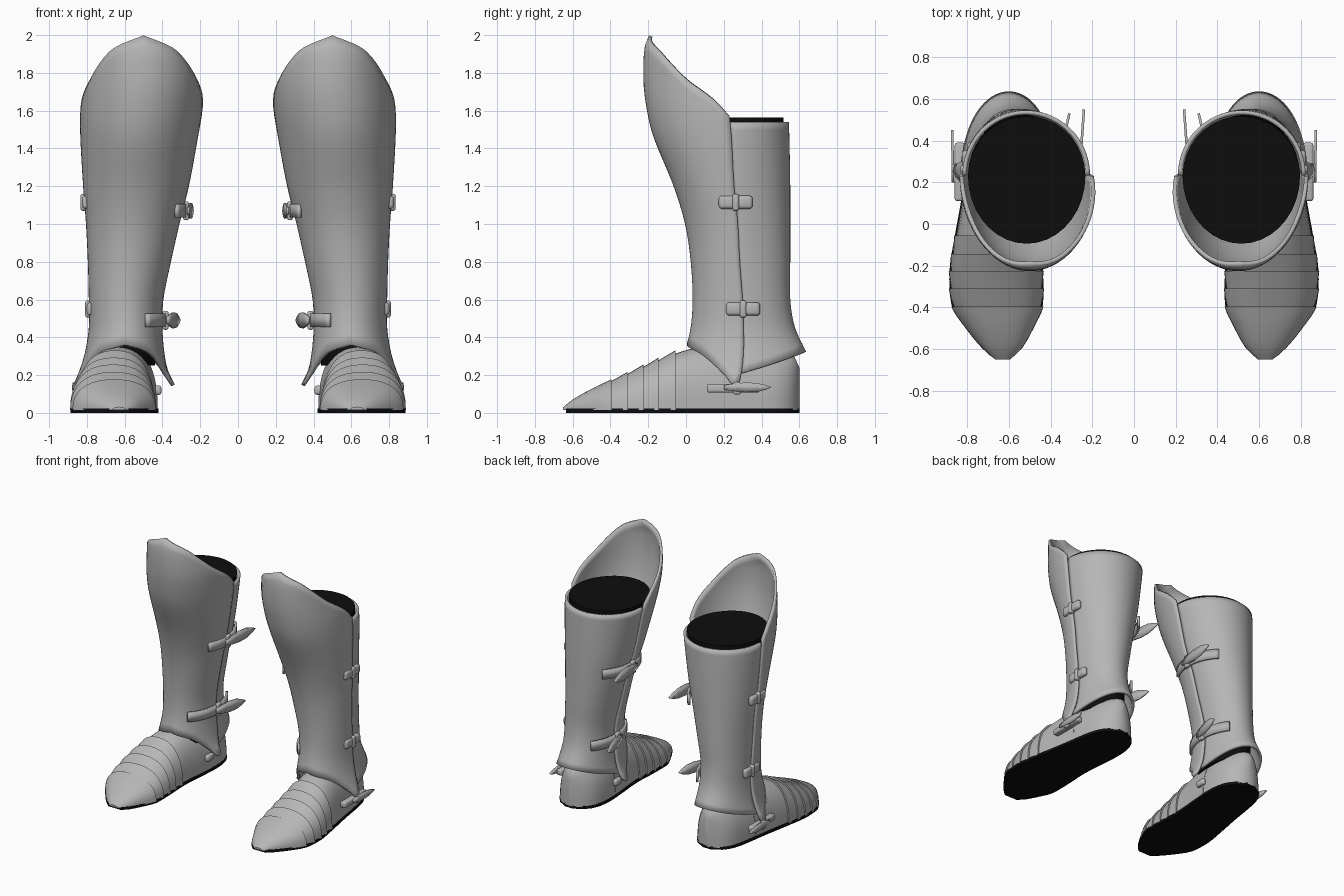
import bpy, bmesh
from math import sin, cos, radians, copysign, pi

cube = bpy.data.objects.get("Cube")
if cube:
    bpy.data.objects.remove(cube, do_unlink=True)


def material(name, rgb):
    m = bpy.data.materials.new(name)
    m.use_nodes = True
    m.diffuse_color = (*rgb, 1)
    m.node_tree.nodes["Principled BSDF"].inputs["Base Color"].default_value = (*rgb, 1)
    return m


STEEL = material("grey steel", (0.47, 0.47, 0.47))
BLACK = material("black lining", (0.004, 0.004, 0.004))


def emit(name, verts, faces, mat, thick=0):
    """Make the left part and its mirrored right twin."""
    for side, s in (("left", 1), ("right", -1)):
        me = bpy.data.meshes.new(name)
        me.from_pydata([(s * x, y, z) for x, y, z in verts], [], faces)
        bm = bmesh.new()
        bm.from_mesh(me)
        bmesh.ops.recalc_face_normals(bm, faces=bm.faces)
        bm.to_mesh(me)
        bm.free()
        me.materials.append(mat)
        ob = bpy.data.objects.new(f"{side}_{name}", me)
        bpy.context.collection.objects.link(ob)
        if thick:
            mod = ob.modifiers.new("thickness", 'SOLIDIFY')
            mod.thickness = thick
            mod.offset = 0
        bpy.ops.object.select_all(action='DESELECT')
        ob.select_set(True)
        bpy.context.view_layer.objects.active = ob
        bpy.ops.object.shade_smooth_by_angle(angle=radians(38))


def loft(name, rows, mat, thick=0, closed=False):
    """Skin a list of equal rows; closed rows are also capped."""
    n = len(rows[0])
    faces = []
    for i in range(len(rows) - 1):
        for j in range(n if closed else n - 1):
            k = (j + 1) % n
            faces.append((i * n + j, i * n + k, (i + 1) * n + k, (i + 1) * n + j))
    if closed:
        faces.append(tuple(range(n)))
        faces.append(tuple((len(rows) - 1) * n + j for j in range(n)))
    emit(name, [p for r in rows for p in r], faces, mat, thick)


def block(name, centre, size, bevel, mat=STEEL):
    bm = bmesh.new()
    bmesh.ops.create_cube(bm, size=1)
    for v in bm.verts:
        v.co = [c + a * b for c, a, b in zip(centre, v.co, size)]
    bmesh.ops.bevel(bm, geom=bm.edges[:], offset=bevel, segments=3, profile=0.5, affect='EDGES')
    bm.verts.index_update()
    emit(name, [tuple(v.co) for v in bm.verts],
         [[v.index for v in f.verts] for f in bm.faces], mat)
    bm.free()


def interp(table, t):
    """Smooth interpolation of a table keyed on its first column."""
    t = min(max(t, table[0][0]), table[-1][0])
    i = 0
    while i < len(table) - 2 and t > table[i + 1][0]:
        i += 1
    a, b = table[i], table[i + 1]
    p, q = table[max(i - 1, 0)], table[min(i + 2, len(table) - 1)]
    h = b[0] - a[0]
    u = (t - a[0]) / h
    out = []
    for c in range(1, len(a)):
        m0 = (b[c] - p[c]) / (b[0] - p[0]) * h
        m1 = (q[c] - a[c]) / (q[0] - a[0]) * h
        out.append((2*u**3 - 3*u*u + 1) * a[c] + (u**3 - 2*u*u + u) * m0
                   + (3*u*u - 2*u**3) * b[c] + (u**3 - u*u) * m1)
    return out


# Leg sections: z, inner x, outer x, front y, seam y, back y
LEG = [(.14, .335, .87, -.01, .28, .70), (.22, .375, .835, -.01, .295, .69),
       (.32, .395, .805, 0, .305, .645), (.45, .405, .785, .03, .305, .585),
       (.6, .40, .785, .04, .30, .56), (.8, .36, .79, .03, .285, .56),
       (1, .315, .80, 0, .275, .56), (1.2, .265, .815, -.06, .255, .56),
       (1.47, .215, .83, -.17, .24, .555), (1.62, .19, .83, -.205, .225, .55),
       (1.75, .18, .82, -.22, .215, .55), (1.93, .19, .81, -.215, .21, .55),
       (2, .2, .8, -.19, .21, .55)]


def leg_point(deg, z, off=0, front=9):
    """Point on the leg; 0 degrees is front, 90 the outer seam, 180 the back."""
    xi, xo, yf, ys, yb = interp(LEG, z)
    a = radians(deg)
    depth = min(ys - yf, front) if cos(a) > 0 else yb - ys
    return ((xi + xo) / 2 + ((xo - xi) / 2 + off) * sin(a),
            ys - (depth + off) * cos(a), z)


def shell(name, angles, bottom, top, off, rows=30):
    grid = []
    for r in range(rows + 1):
        k = r / rows
        grid.append([leg_point(a, bottom(a) * (1 - k) + top(a) * k, off) for a in angles])
    loft(name, grid, STEEL, .02)


# Front shin guard with raised knee and pointed ankle flares
TOP = [(0, 1.995), (30, 1.93), (45, 1.86), (60, 1.77), (80, 1.66), (90, 1.57)]
BOTTOM = [(0, .36), (35, .325), (52, .285), (73, .2), (84, .145), (90, .17)]
shell("shin_guard", [i * 5 for i in range(-18, 19)],
      lambda a: interp(BOTTOM, abs(a))[0], lambda a: interp(TOP, abs(a))[0], -.005)

# Rear calf guard with flared hem
shell("calf_guard", [90 + i * 5 for i in range(37)],
      lambda a: .21 - .11 * cos(radians(a)), lambda a: 1.54, -.018)

# Dark lining inside the leg
lining = [[(x, y, z) for x, y, _ in
           (leg_point(a, max(z, .5), -.035, .36) for a in range(0, 360, 10))]
          for z in (.25, .5, .7, .9, 1.1, 1.3, 1.45, 1.565)]
loft("leg_lining", lining, BLACK, closed=True)

# Foot sections: y, centre x, half width, top z
FOOT = [(-.65, .63, .035, .03), (-.6, .632, .09, .07), (-.5, .645, .16, .125),
        (-.4, .655, .213, .17), (-.3, .66, .222, .215), (-.2, .66, .22, .26),
        (-.06, .652, .205, .32), (.05, .64, .197, .35), (.2, .62, .19, .36),
        (.35, .605, .182, .35), (.47, .6, .16, .33), (.54, .6, .122, .31),
        (.58, .6, .075, .29), (.6, .6, .03, .24)]


def foot_row(y, scale=1):
    xc, hw, top = interp(FOOT, y)
    row = []
    for j in range(21):
        a = pi * j / 20
        row.append((xc + scale * hw * copysign(abs(cos(a)) ** .85, cos(a)),
                    y, .015 + (top * scale - .015) * sin(a) ** .85))
    return row


def foot_part(name, y0, y1, steps, s0=1, s1=1):
    ks = [i / steps for i in range(steps + 1)]
    loft(name, [foot_row(y0 + (y1 - y0) * k, s0 + (s1 - s0) * k) for k in ks],
         STEEL, closed=True)


# Toe cap, overlapping lames, instep and heel
foot_part("toe_cap", -.65, -.395, 10, 1, 1.03)
edges = [-.4, -.315, -.23, -.15, -.06]
for i in range(4):
    foot_part(f"foot_lame_{i + 1}", edges[i], edges[i + 1] + .005, 2, .975, 1.03)
foot_part("instep", -.06, .27, 8, .975, 1)
foot_part("heel", .27, .6, 14, .985, 1)

# Sole
ys = [-.635 + i * 1.235 / 30 for i in range(31)]
outline = []
for y in ys:
    xc, hw, _ = interp(FOOT, y)
    outline.append((xc, hw + .003, y))
loop = [(c + w, y) for c, w, y in outline] + [(c - w, y) for c, w, y in reversed(outline)]
loft("sole", [[(x, y, z) for x, y in loop] for z in (0, .022)], BLACK, closed=True)


def leaf(name, start, end, z, half):
    """Loose pointed strap end."""
    rows = []
    for k, w in ((0, .45), (.2, .75), (.45, 1), (.7, .9), (.88, .5), (1, .08)):
        x, y = (a + (b - a) * k for a, b in zip(start, end))
        rows.append([(x, y, z - half * w), (x, y, z + half * w)])
    loft(name, rows, STEEL, .012)


def strap(name, z, a0, a1, half):
    rows = []
    for i in range(17):
        p = leg_point(a0 + (a1 - a0) * i / 16, z, .014)
        rows.append([(p[0], p[1], z - half), (p[0], p[1], z + half)])
    loft(name, rows, STEEL, .018)


# Inner straps, buckles and loose tails
for label, z, a0, end in (("upper", 1.07, -56, (.24, .55)), ("lower", .49, -32, (.31, .53))):
    strap(f"{label}_strap", z, a0, -140, .036)
    x, y, _ = leg_point(-90, z, .022)
    block(f"{label}_buckle", (x, y, z), (.03, .05, .1), .01)
    leaf(f"{label}_strap_tail", (x - .012, y - .04), end, z, .042)

# Outer hinges
for label, z in (("upper", 1.115), ("lower", .55)):
    x, y, _ = leg_point(90, z)
    for part, dy in (("front", -.045), ("rear", .045)):
        block(f"{label}_hinge_{part}", (x - .003, y + dy, z), (.04, .09, .07), .018)
    block(f"{label}_hinge_pin", (x, y, z), (.05, .035, .09), .012)

# Ankle strap on the outside and its small inner fastener
block("ankle_strap", (.835, .25, .13), (.05, .28, .045), .012)
block("ankle_buckle", (.86, .27, .13), (.03, .04, .065), .01)
leaf("ankle_strap_tail", (.868, .2), (.872, .45), .135, .026)
block("inner_ankle_fastener", (.425, .25, .12), (.04, .08, .05), .015)
